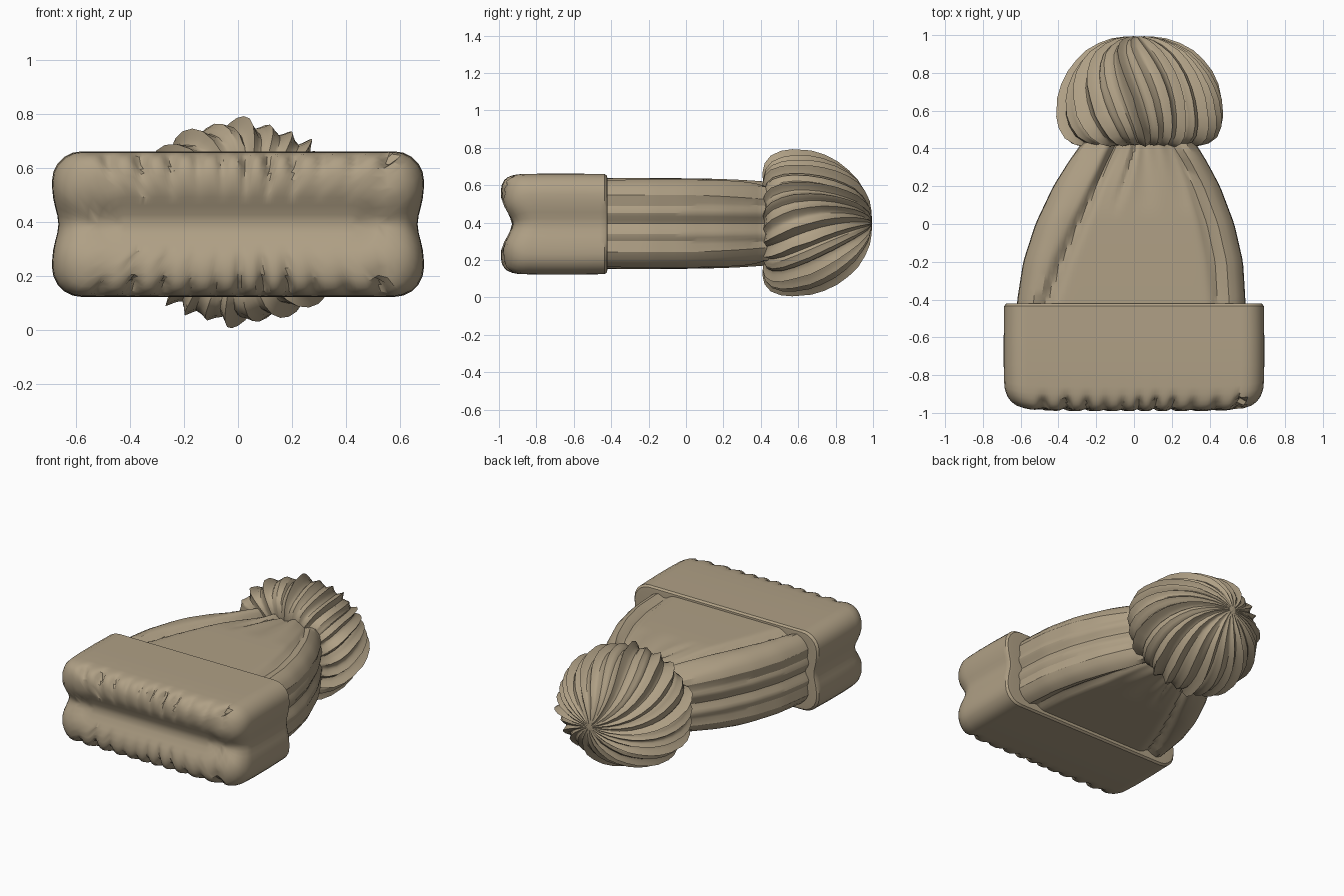
import bpy, bmesh, math
from math import sin, cos, pi, exp
from mathutils import Vector

if "Cube" in bpy.data.objects:
    bpy.data.objects.remove(bpy.data.objects["Cube"], do_unlink=True)

wool = bpy.data.materials.new("beige wool")
wool.use_nodes = True
COLOUR = (0.43, 0.35, 0.235, 1)
wool.diffuse_color = COLOUR
wool.node_tree.nodes["Principled BSDF"].inputs["Base Color"].default_value = COLOUR
MID = 0.4


def lerp_table(table, t):
    """Read a value from (position, value) pairs."""
    for (a, va), (b, vb) in zip(table, table[1:]):
        if t <= b:
            return va + (vb - va) * max(0, t - a) / (b - a)
    return table[-1][1]


def bump(v, width):
    return exp(-(v / width) ** 2)


def rounded_rect(hx, hz, r, long_n, short_n, arc_n=5):
    """Points (x, z) around a rounded rectangle, always the same count."""
    ax, az = hx - r, hz - r
    pts = []
    for k, (cx, cz) in enumerate([(ax, az), (-ax, az), (-ax, -az), (ax, -az)]):
        for i in range(arc_n + 1):
            a = pi / 2 * (k + i / arc_n)
            pts.append((cx + r * cos(a), cz + r * sin(a)))
        n = long_n if k % 2 == 0 else short_n
        a = pi / 2 * (k + 1)
        ex, ez = [(-ax, az), (-ax, -az), (ax, -az), (ax, az)][k]
        for i in range(1, n):
            t = i / n
            pts.append((cx + (ex - cx) * t + r * cos(a), cz + (ez - cz) * t + r * sin(a)))
    return pts


def loft(name, rings, angle):
    """Skin a list of rings, close both ends and shade."""
    bm = bmesh.new()
    rows = [[bm.verts.new(p) for p in ring] for ring in rings]
    for a, b in zip(rows, rows[1:]):
        n = len(a)
        for i in range(n):
            j = (i + 1) % n
            bm.faces.new((a[i], a[j], b[j], b[i]))
    for row in (rows[0], rows[-1]):
        bm.faces.new(row)
    bmesh.ops.remove_doubles(bm, verts=bm.verts, dist=0.0008)
    bmesh.ops.recalc_face_normals(bm, faces=bm.faces)
    mesh = bpy.data.meshes.new(name)
    bm.to_mesh(mesh)
    bm.free()
    mesh.materials.append(wool)
    ob = bpy.data.objects.new(name, mesh)
    bpy.context.collection.objects.link(ob)
    bpy.ops.object.select_all(action="DESELECT")
    ob.select_set(True)
    bpy.context.view_layer.objects.active = ob
    bpy.ops.object.shade_smooth_by_angle(angle=math.radians(angle))


# Folded cuff: a rounded slab whose open end is pinched into two rolls
def cuff_ring(y, inset):
    hx, hz = 0.69 - inset, 0.27 - inset
    front = max(0, min(1, (-0.75 - y) / 0.2))
    ring = []
    for x, z in rounded_rect(hx, hz, max(0.0, min(0.11, hz)), 84, 10):
        side = (abs(x) / 0.69) ** 8
        groove = bump(z, 0.075)
        yy = y + front * (0.055 * groove + 0.05 * side)
        xx = x * (1 - 0.035 * groove * side)
        # ragged teeth along the rim
        rim = bump(y + 0.965, 0.035) * (abs(z) > 0.12) * (abs(x) < 0.56)
        tooth = abs(sin(x * 31 + (0.6 if z > 0 else 1.4) + 0.8 * sin(x * 7))) ** 4
        tooth *= 0.7 + 0.3 * sin(x * 13)
        yy += 0.03 * rim * tooth
        zz = z - math.copysign(0.035, z) * rim * tooth
        ring.append((xx, yy, MID - 0.008 + zz))
    return ring


cuff = [(-0.425, 0.14), (-0.42, 0.03), (-0.422, 0.012), (-0.435, 0.002), (-0.46, 0.002),
        (-0.6, 0), (-0.75, 0), (-0.86, 0.002), (-0.9, 0.004), (-0.93, 0.01), (-0.955, 0.02),
        (-0.972, 0.035), (-0.985, 0.06), (-0.99, 0.09), (-0.99, 0.13), (-0.982, 0.17),
        (-0.98, 0.2), (-0.985, 0.235), (-0.985, 0.2699)]
loft("cuff", [cuff_ring(*c) for c in cuff], 35)

# Crown: tapers from the cuff to the gathered neck, with folds
WIDTH = [(-0.5, 0.61), (-0.4, 0.607), (-0.2, 0.585), (0, 0.53), (0.2, 0.445),
         (0.33, 0.37), (0.42, 0.31), (0.5, 0.29)]


def crown_ring(y):
    hx = lerp_table(WIDTH, y)
    t = (y + 0.42) / 0.86
    hz = 0.243 - 0.02 * max(0, t) ** 4
    shift = -0.015 + 0.04 * t
    neck = max(0, (t - 0.55) / 0.45)
    ring = []
    for x, z in rounded_rect(hx, hz, 0.13, 44, 12):
        u = x / hx
        flat = min(1, max(0, abs(z) / hz - 0.5) * 2)
        side = max(0, abs(u) - 0.7) / 0.3
        dent = 0.035 * bump(u + 0.74 - 0.36 * t, 0.06) + 0.03 * bump(u - 0.77 + 0.12 * t, 0.06)
        dent += 0.02 * bump(u + 0.45 - 0.4 * t, 0.05) * min(1, neck * 2)
        dent += 0.03 * neck * (0.5 + 0.5 * sin(u * 14))
        pleat = 0.03 * bump(z, 0.035) + 0.016 * bump(abs(z) - 0.1, 0.025)
        ring.append((x + shift - math.copysign(pleat, x) * side, y,
                     MID - 0.005 + z - math.copysign(dent, z) * flat))
    return ring


loft("crown", [crown_ring(-0.5 + 0.04 * i) for i in range(26)], 28)

# Pom-pom: squashed ball of swirling yarn ridges
PROFILE = [(0.44, 0.3), (0.425, 0.55), (0.42, 0.7), (0.432, 0.83), (0.465, 0.93), (0.52, 0.985),
           (0.58, 1), (0.65, 0.98), (0.72, 0.93), (0.79, 0.85), (0.85, 0.745), (0.9, 0.63),
           (0.94, 0.48), (0.97, 0.33), (0.985, 0.18), (0.992, 0.06)]
RIDGES, STEPS = 27, 8


def pompom_ring(y, r, k):
    s = k / (len(PROFILE) - 1)
    ring = []
    for i in range(RIDGES * STEPS):
        f = i / STEPS
        a = 2 * pi * f / RIDGES
        # sharp crests with round valleys, uneven from strand to strand
        crest = abs(2 * (f % 1) - 1) ** 1.6
        strand = 0.7 + 0.4 * sin(round(f) * 2.4)
        depth = 0.125 * strand * min(1, 0.35 + r)
        lump = 1 + 0.025 * sin(3 * a + 1 + 4 * s)
        rr = r * lump * (0.945 + depth * (crest - 0.45))
        ang = a + 0.75 * s + 0.12 * sin(2 * a + 5 * s)
        yy = y + 0.018 * crest * strand * (1 if s > 0.4 else -0.6) * min(1, 2 * r)
        ring.append((0.025 + 0.445 * rr * cos(ang), yy, 0.395 + 0.385 * rr * sin(ang)))
    return ring


loft("pompom", [pompom_ring(y, r, k) for k, (y, r) in enumerate(PROFILE)], 35)
